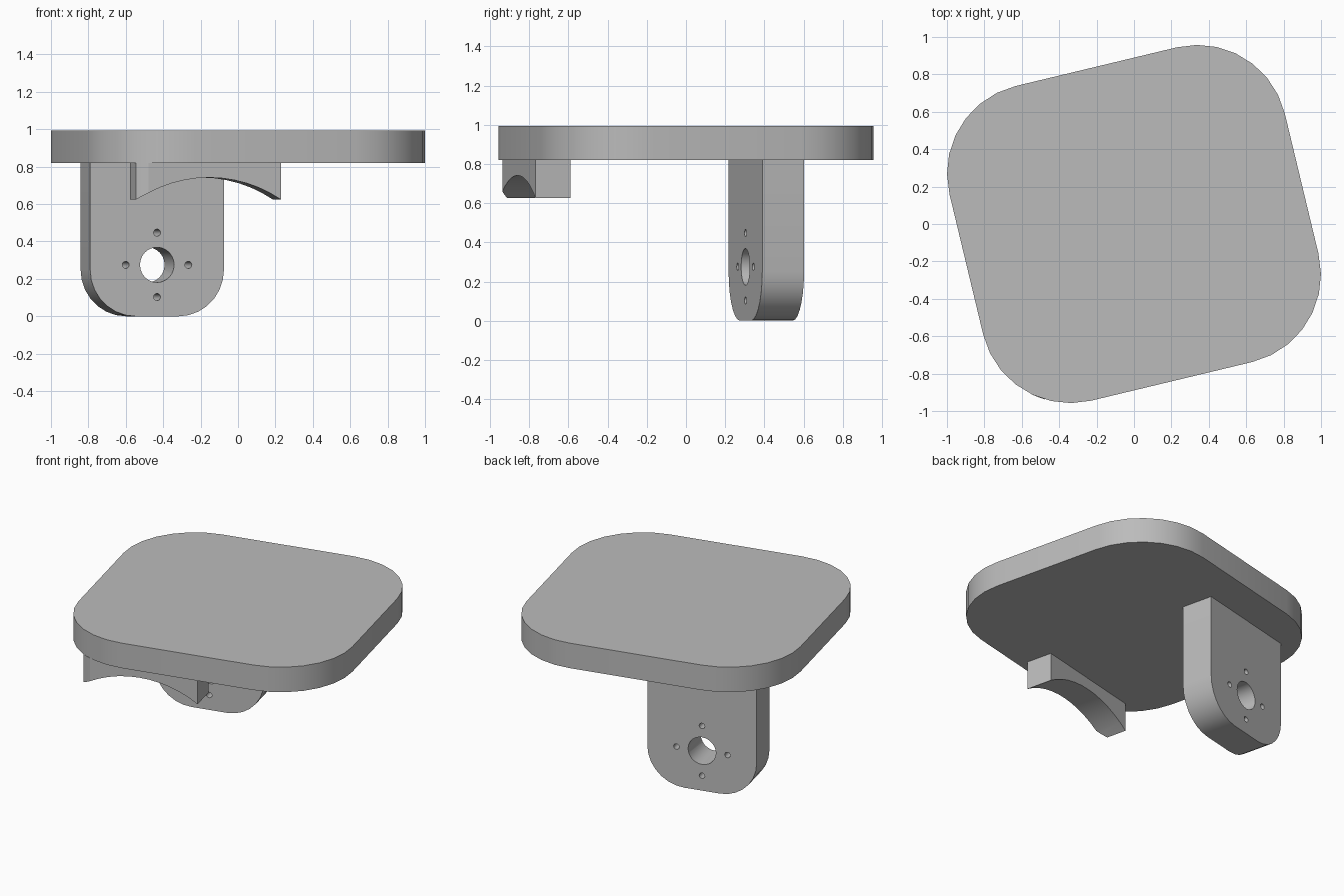
import bpy, bmesh, math
from mathutils import Vector

if "Cube" in bpy.data.objects:
    bpy.data.objects.remove(bpy.data.objects["Cube"], do_unlink=True)

TURN = math.radians(13.5)      # whole model is turned about z
MID = -0.35                    # shared centre line of bracket and saddle
PLATE_Z, TOP_Z = 0.82, 0.993

grey = bpy.data.materials.new("plain grey")
grey.use_nodes = True
grey.diffuse_color = (0.5, 0.5, 0.5, 1)
grey.node_tree.nodes["Principled BSDF"].inputs["Base Color"].default_value = (0.5, 0.5, 0.5, 1)


def arc(cx, cy, r, start, end, steps):
    """Points on an arc, angles in degrees."""
    angles = [math.radians(start + (end - start) * i / steps) for i in range(steps + 1)]
    return [(cx + r * math.cos(a), cy + r * math.sin(a)) for a in angles]


def prism(name, outline, low, high, upright=False):
    """Extrude an outline along z, or along y when upright."""
    def place(p, d):
        return Vector((p[0], d, p[1])) if upright else Vector((p[0], p[1], d))
    bm = bmesh.new()
    face = bm.faces.new([bm.verts.new(place(p, low)) for p in outline])
    new = bmesh.ops.extrude_face_region(bm, geom=[face])["geom"]
    verts = [v for v in new if isinstance(v, bmesh.types.BMVert)]
    bmesh.ops.translate(bm, verts=verts, vec=place((0, 0), high - low))
    bmesh.ops.recalc_face_normals(bm, faces=bm.faces)
    mesh = bpy.data.meshes.new(name)
    bm.to_mesh(mesh)
    bm.free()
    mesh.materials.append(grey)
    obj = bpy.data.objects.new(name, mesh)
    bpy.context.collection.objects.link(obj)
    return obj


def activate(obj):
    bpy.ops.object.select_all(action='DESELECT')
    obj.select_set(True)
    bpy.context.view_layer.objects.active = obj


def carve(obj, cutter, operation):
    """Apply a boolean and discard the cutter."""
    activate(obj)
    mod = obj.modifiers.new("carve", 'BOOLEAN')
    mod.operation, mod.solver, mod.object = operation, 'EXACT', cutter
    bpy.ops.object.modifier_apply(modifier=mod.name)
    bpy.data.objects.remove(cutter, do_unlink=True)


def rounded_plate(name, low, high, steps):
    hx, hy, r = 0.922, 0.865, 0.48
    outline = []
    for i, (sx, sy) in enumerate([(1, 1), (-1, 1), (-1, -1), (1, -1)]):
        outline += arc(sx * (hx - r), sy * (hy - r), r, 90 * i, 90 * i + 90, steps)
    return prism(name, outline, low, high)


# Top plate
plate = rounded_plate("top_plate", PLATE_Z, TOP_Z, 7)

# Hanging bracket with rounded lower corners
half, r = 0.368, 0.25
outline = [(MID + half, PLATE_Z), (MID - half, PLATE_Z)]
outline += arc(MID - half + r, r, r, 180, 270, 7)
outline += arc(MID + half - r, r, r, 270, 360, 7)
bracket = prism("hanging_bracket", outline, 0.396, 0.615, upright=True)

# Shaft hole and four screw holes
hole_z, spread = 0.275, 0.172
holes = [(0, 0, 0.094, 24)]
holes += [(dx * spread, dz * spread, 0.019, 14) for dx, dz in [(1, 0), (-1, 0), (0, 1), (0, -1)]]
for dx, dz, radius, steps in holes:
    ring = arc(MID + dx, hole_z + dz, radius, 0, 360, steps)[:-1]
    carve(bracket, prism("hole_cutter", ring, 0.3, 0.7, upright=True), 'DIFFERENCE')

# Saddle with an arched underside, trimmed to the plate's outline
half, foot_z, rise = 0.393, 0.625, 0.117
radius = (half ** 2 + rise ** 2) / (2 * rise)
sweep = math.degrees(math.asin(half / radius))
outline = [(MID + half, PLATE_Z), (MID - half, PLATE_Z)]
outline += arc(MID, foot_z + rise - radius, radius, 90 + sweep, 90 - sweep, 12)
saddle = prism("arched_saddle", outline, -0.8, -0.616, upright=True)
carve(saddle, rounded_plate("trim_cutter", 0.4, 1.2, 24), 'INTERSECT')

# Shade and turn every part
for obj in (plate, bracket, saddle):
    activate(obj)
    bpy.ops.object.shade_smooth_by_angle(angle=math.radians(30))
    obj.rotation_euler.z = TURN
